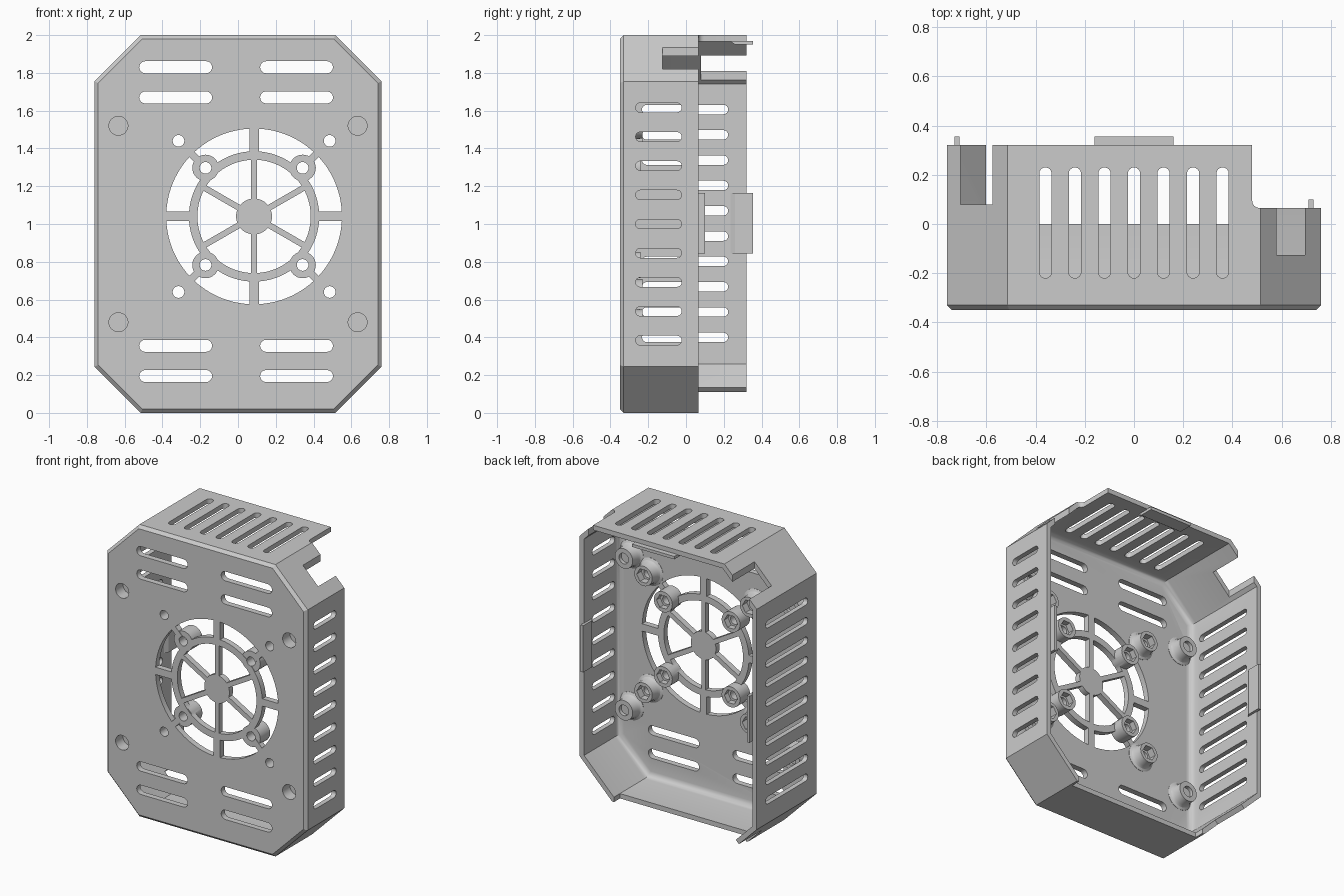
import bpy, bmesh
from math import sin, cos, pi, radians

if "Cube" in bpy.data.objects:
    bpy.data.objects.remove(bpy.data.objects["Cube"])

grey = bpy.data.materials.new("plain grey")
grey.use_nodes = True
grey.diffuse_color = (0.6, 0.6, 0.6, 1)
grey.node_tree.nodes["Principled BSDF"].inputs["Base Color"].default_value = (0.6, 0.6, 0.6, 1)

FRONT, BACK, SHORT = -0.35, 0.32, 0.065
W, CH, WALL, PLATE = 0.76, 0.245, 0.033, -0.31
FAN = (0.085, 1.04)


def octagon(off):
    """Chamfered rectangle in x, z, moved inward by off."""
    c = CH - 0.586 * off
    w, lo, hi = W - off, off, 2 - off
    return [(-w + c, lo), (w - c, lo), (w, lo + c), (w, hi - c),
            (w - c, hi), (-w + c, hi), (-w, hi - c), (-w, lo + c)]


def circle(cx, cz, r, n=32):
    return [(cx + r * cos(2 * pi * i / n), cz + r * sin(2 * pi * i / n)) for i in range(n)]


def slot(cu, cv, half, r, upright=False):
    """Stadium outline with total length 2 * half."""
    pts = []
    for side in (1, -1):
        for i in range(9):
            a = -pi / 2 + pi * i / 8
            u, v = side * (half - r + r * cos(a)), side * r * sin(a)
            pts.append((cu - v, cv + u) if upright else (cu + u, cv + v))
    return pts


def sector(r0, r1, a0, a1, gap0, gap1, n=12):
    """Ring segment whose ends run parallel to the neighbouring spokes."""
    pts = []
    for r, order in ((r1, range(n + 1)), (r0, range(n, -1, -1))):
        s, e = a0 + gap0 / (2 * r), a1 - gap1 / (2 * r)
        for i in order:
            a = s + (e - s) * i / n
            pts.append((FAN[0] + r * cos(a), FAN[1] + r * sin(a)))
    return pts


PLACE = {"X": lambda u, v, w: (w, u, v),
         "Y": lambda u, v, w: (u, w, v),
         "Z": lambda u, v, w: (u, v, w)}


def loft(bm, rings, axis="Y"):
    """Closed solid through (outline, position) rings along an axis."""
    loops = [[bm.verts.new(PLACE[axis](u, v, w)) for u, v in pts] for pts, w in rings]
    n = len(loops[0])
    for a, b in zip(loops, loops[1:]):
        for i in range(n):
            bm.faces.new((a[i], a[(i + 1) % n], b[(i + 1) % n], b[i]))
    bm.faces.new(loops[0])
    bm.faces.new(loops[-1])


def prism(bm, pts, lo, hi, axis="Y"):
    loft(bm, [(pts, lo), (pts, hi)], axis)


def box(bm, x0, x1, y0, y1, z0, z1):
    prism(bm, [(x0, z0), (x1, z0), (x1, z1), (x0, z1)], y0, y1)


def finish(bm, name):
    bmesh.ops.recalc_face_normals(bm, faces=bm.faces)
    me = bpy.data.meshes.new(name)
    bm.to_mesh(me)
    bm.free()
    me.materials.append(grey)
    ob = bpy.data.objects.new(name, me)
    bpy.context.collection.objects.link(ob)
    return ob


def combine(target, operation, bm):
    """Boolean step; a solver's result is kept only if the shell survives it."""
    tool = finish(bm, "helper")
    tool.hide_render = True
    mod = target.modifiers.new("cut", "BOOLEAN")
    mod.operation, mod.object = operation, tool
    result = None
    for solver in ("MANIFOLD", "EXACT"):
        mod.solver = solver
        bpy.context.view_layer.update()
        graph = bpy.context.evaluated_depsgraph_get()
        me = bpy.data.meshes.new_from_object(target.evaluated_get(graph))
        heights = [v.co.z for v in me.vertices] or [0]
        if max(heights) - min(heights) > 1.9 and len(heights) != len(target.data.vertices):
            result = me
            break
    target.modifiers.clear()
    if result:
        target.data = result
    bpy.data.objects.remove(tool)


def cut_each(target, axis, lo, hi, outlines):
    bm = bmesh.new()
    for pts in outlines:
        prism(bm, pts, lo, hi, axis)
    combine(target, "DIFFERENCE", bm)


def shade(ob):
    bpy.ops.object.select_all(action="DESELECT")
    ob.select_set(True)
    bpy.context.view_layer.objects.active = ob
    bpy.ops.object.shade_smooth_by_angle(angle=radians(30))


# Tray: outer block with a bevelled front rim
bm = bmesh.new()
loft(bm, [(octagon(0.02), FRONT), (octagon(0), FRONT + 0.02), (octagon(0), BACK)])
cover = finish(bm, "vented_cover")

# Hollow with a rounded inner floor edge
bm = bmesh.new()
R = 0.04
steps = [i * pi / 8 for i in range(5)]
loft(bm, [(octagon(WALL + R * (1 - sin(a))), PLATE + R * (1 - cos(a))) for a in steps]
     + [(octagon(WALL), 0.5)])
combine(cover, "DIFFERENCE", bm)

# Stepped wall heights: short side with a rounded step, lower bottom edge
step = [(1, SHORT), (1, 0.5), (0.48, 0.5)]
step += [(0.51 - 0.03 * cos(a), SHORT + 0.03 - 0.03 * sin(a)) for a in steps]
cut_each(cover, "Z", -0.2, 2.2, [step])
cut_each(cover, "Y", SHORT + 0.001, 0.5,
         [[(-0.645, 0.09), (-0.59, 0.145), (-0.5, 0.2), (0.6, 0.2), (0.6, -0.2), (-0.645, -0.2)]])

# Lower bottom wall and notches in the two upper chamfers
bm = bmesh.new()
box(bm, -0.5, 0.5, 0, 0.5, -0.2, 0.19)
box(bm, 0.58, 0.695, -0.125, 0.5, 1.7, 2.2)
box(bm, -0.705, -0.575, 0.08, 0.5, 1.7, 2.2)
combine(cover, "DIFFERENCE", bm)

# Vents in the walls and the front plate
cut_each(cover, "Z", 1.8, 2.2,
         [slot((i - 3) * 0.12, 0.005, 0.225, 0.025, True) for i in range(7)])
cut_each(cover, "X", 0.68, 0.9,
         [slot(-0.145, 1 + (i - 4) * 0.154, 0.122, 0.025) for i in range(9)])
cut_each(cover, "X", -0.9, -0.68,
         [slot(-0.005, 1.003 + (i - 4.5) * 0.134, 0.228, 0.025) for i in range(10)])
cut_each(cover, "Y", -0.5, -0.25,
         [slot(x, z, 0.193, 0.032) for x in (-0.33, 0.31) for z in (0.195, 0.355, 1.67, 1.83)])

# Fan grille openings
quarter = pi / 4
cut_each(cover, "Y", -0.5, -0.25,
         [sector(0.345, 0.465, i * quarter, (i + 1) * quarter,
                 0.04 if i % 2 else 0.05, 0.05 if i % 2 else 0.04) for i in range(8)])
cut_each(cover, "Y", -0.5, -0.25,
         [sector(0.095, 0.3, pi / 6 + i * pi / 3, pi / 2 + i * pi / 3, 0.032, 0.032)
          for i in range(6)])

# Screw bosses behind the front plate
signs = [(1, 1), (1, -1), (-1, 1), (-1, -1)]
corners = [(sx * 0.633, 1 + sz * 0.52) for sx, sz in signs]
inner = [(FAN[0] + sx * 0.257, FAN[1] + sz * 0.257) for sx, sz in signs]
outer = [(FAN[0] + sx * 0.4, FAN[1] + sz * 0.4) for sx, sz in signs]
flared = ((0.095, -0.33), (0.095, -0.308), (0.08, -0.3), (0.071, -0.285), (0.068, -0.23))
straight = ((0.07, FRONT + 0.003), (0.07, -0.24))
for group, profile in ((corners, flared), (outer, flared), (inner, straight)):
    bm = bmesh.new()
    for x, z in group:
        loft(bm, [(circle(x, z, r), y) for r, y in profile])
    combine(cover, "UNION", bm)

# Screw holes, hex nut pockets and blind corner recesses
cut_each(cover, "Y", -0.5, -0.2, [circle(x, z, 0.031, 24) for x, z in inner + outer])
cut_each(cover, "Y", -0.28, -0.2, [circle(x, z, 0.05, 6) for x, z in inner + outer])
cut_each(cover, "Y", -0.5, -0.27, [circle(x, z, 0.05) for x, z in corners])
cut_each(cover, "Y", -0.255, -0.2, [circle(x, z, 0.036) for x, z in corners])
shade(cover)


# Snap tabs along the open edge: inset tongue with a ramped root
def tab(name, edge, base, sign, lo, hi, top=False):
    profile = [(0.03, -0.09), (0.05, -0.06), (0.05, 0.035), (0.03, 0.035)]
    pts = [(base + sign * d, edge + y) for d, y in profile]
    bm = bmesh.new()
    if top:
        prism(bm, [(y, z) for z, y in pts], lo, hi, "X")
    else:
        prism(bm, pts, lo, hi, "Z")
    shade(finish(bm, name))


tab("left_snap_tab", SHORT, W, -1, 0.845, 1.165)
tab("right_snap_tab", BACK, -W, 1, 0.845, 1.165)
tab("top_snap_tab", BACK, 2.0, -1, -0.16, 0.16, top=True)
